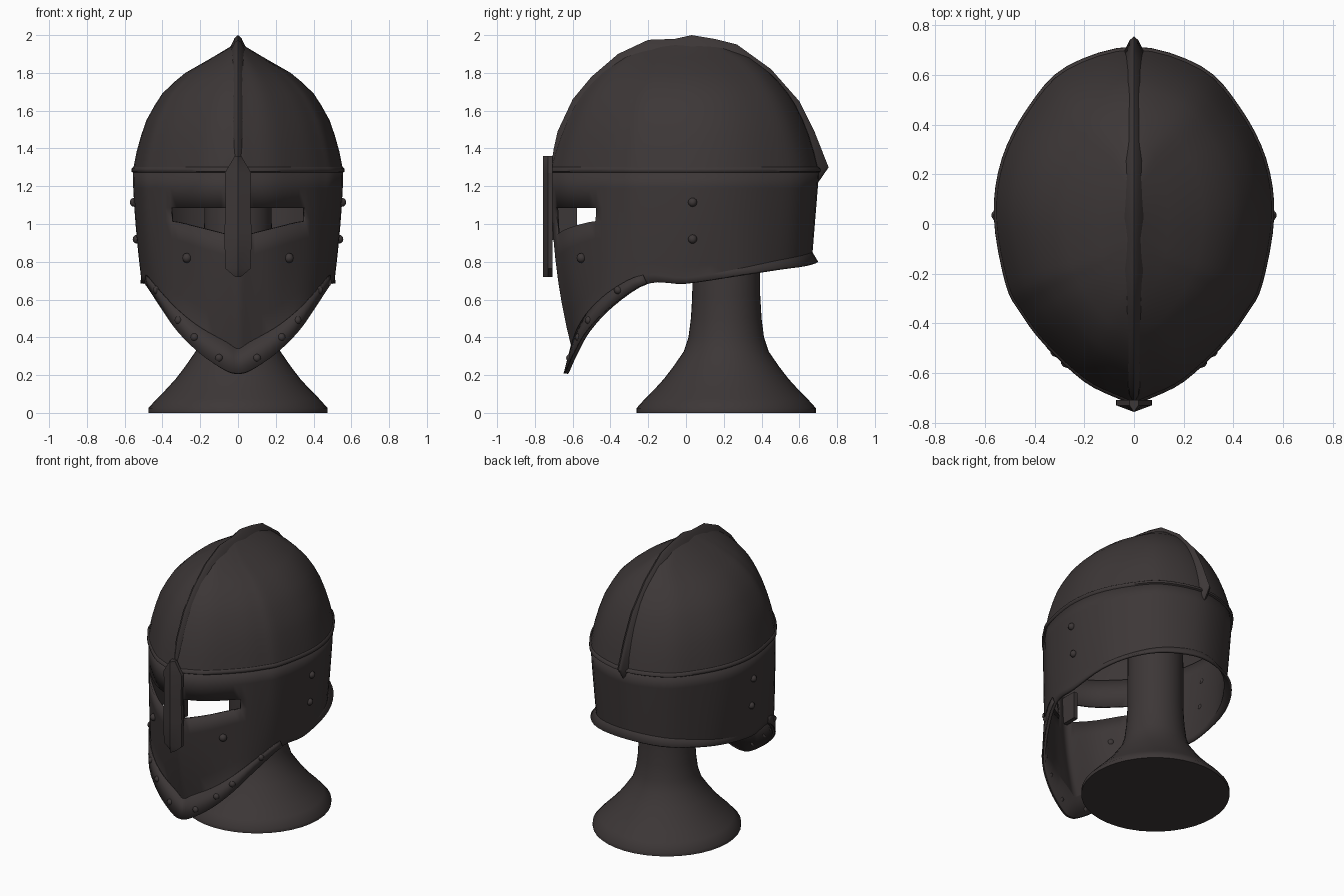
import bpy, bmesh, math
from mathutils import Vector
from mathutils.bvhtree import BVHTree

if "Cube" in bpy.data.objects:
    bpy.data.objects.remove(bpy.data.objects["Cube"])

iron = bpy.data.materials.new("dark_iron")
iron.diffuse_color = (0.046, 0.038, 0.038, 1)
iron.use_nodes = True
iron.node_tree.nodes["Principled BSDF"].inputs["Base Color"].default_value = iron.diffuse_color
SUB = 4


def finish(name, bm, angle=35, thickness=0):
    bmesh.ops.recalc_face_normals(bm, faces=bm.faces)
    me = bpy.data.meshes.new(name)
    bm.to_mesh(me)
    bm.free()
    ob = bpy.data.objects.new(name, me)
    bpy.context.collection.objects.link(ob)
    me.materials.append(iron)
    if thickness:
        mod = ob.modifiers.new("thickness", 'SOLIDIFY')
        mod.thickness = thickness
        mod.offset = -1
    bpy.ops.object.select_all(action='DESELECT')
    ob.select_set(True)
    bpy.context.view_layer.objects.active = ob
    bpy.ops.object.shade_smooth_by_angle(angle=math.radians(angle))
    return ob


def loft(rows, closed=True, skip=lambda r, c: False, cap=False):
    """Skin a list of equally long rows of points."""
    bm = bmesh.new()
    vs = [[bm.verts.new(p) for p in row] for row in rows]
    n = len(rows[0])
    for r in range(len(rows) - 1):
        for c in range(n if closed else n - 1):
            if not skip(r, c):
                d = (c + 1) % n
                bm.faces.new((vs[r][c], vs[r][d], vs[r + 1][d], vs[r + 1][c]))
    if cap:
        bm.faces.new(vs[0])
        bm.faces.new(vs[-1])
    return bm


def ring(half):
    """Mirror half an outline and sample a smooth closed curve through it."""
    keys = [Vector(p) for p in half]
    keys += [Vector((-p[0], p[1], p[2])) for p in half[-2:0:-1]]
    n, out = len(keys), []
    for i in range(n):
        a, b, c, d = (keys[(i + k) % n] for k in (-1, 0, 1, 2))
        for s in range(SUB):
            t = s / SUB
            out.append(0.5 * (2 * b + (c - a) * t + (2 * a - 5 * b + 4 * c - d) * t * t
                              + (3 * b - a - 3 * c + d) * t ** 3))
    return out


# half outlines from nose to back: brow, lower edge, flared rim
brow = [(0, -.715), (.06, -.695), (.2, -.625), (.36, -.475), (.45, -.355), (.51, -.24),
        (.557, .03), (.525, .26), (.42, .465), (.27, .625), (0, .705)]
edge = [(0, -.605, .34), (.06, -.597, .375), (.2, -.565, .455), (.32, -.50, .55),
        (.42, -.38, .655), (.485, -.22, .73), (.513, 0, .715), (.485, .26, .76),
        (.39, .45, .80), (.24, .60, .83), (0, .67, .85)]
rim = [(0, -.64, .21), (.07, -.63, .228), (.2, -.59, .315), (.32, -.52, .435),
       (.41, -.39, .565), (.49, -.2, .685), (.515, 0, .685), (.50, .27, .73),
       (.41, .48, .765), (.25, .635, .785), (0, .70, .80)]
slit_low = [.93, .945, .98, 1.015] + [1.0] * 7
BROW_Z = 1.28


def shell_row(zs):
    pts = []
    for k, (x, y) in enumerate(brow):
        ex, ey, ez = edge[k]
        t = (BROW_Z - zs[k]) / (BROW_Z - ez)
        w = t ** (1.6 - 0.85 * y)
        pts.append((x + (ex - x) * w, y + (ey - y) * w, zs[k]))
    return ring(pts)


# face and neck guard with the two eye slits
rows = [shell_row([z] * 11) for z in (BROW_Z, 1.19, 1.085)] + [shell_row(slit_low)]
for f in (.2, .4, .6, .8, 1):
    rows.append(shell_row([s + (e[2] - s) * f for s, e in zip(slit_low, edge)]))
rows.append(ring(rim))
ncol = len(rows[0])
in_slit = lambda r, c: r == 2 and SUB <= min(c, ncol - 1 - c) < 3 * SUB
bm = loft(rows, skip=in_slit)
tree = BVHTree.FromBMesh(bm)
finish("face_guard", bm, 22, 0.016)

# raised chin trim following the lower front edge
span = range(-5 * SUB, 5 * SUB + 1)
strip = [[(p.x * 1.012, p.y - .008, p.z) for p in (row[c % ncol] for c in span)]
         for row in (rows[-2], rows[-1])]
finish("chin_trim", loft(strip, closed=False), 35, 0.006)

# skull dome: height, side scale, length scale
dome = [(1.28, 1, 1), (1.38, .965, .965), (1.47, .92, .925), (1.55, .87, .88),
        (1.63, .79, .825), (1.69, .72, .77), (1.75, .61, .70), (1.8, .5, .63),
        (1.88, .25, .48), (1.94, .07, .28), (1.96, .02, .1)]
bm = loft([ring([(x * sx, y * sy, z) for x, y in brow]) for z, sx, sy in dome])
bmesh.ops.holes_fill(bm, edges=[e for e in bm.edges if e.is_boundary and e.verts[0].co.z > 1.9])
finish("skull_dome", bm, 40)

# raised band where the dome meets the guard
finish("brow_band", loft([ring([(x * s, y * s, z) for x, y in brow]) for s, z in
                          ((.995, 1.302), (1.012, 1.294), (1.014, 1.278), (.99, 1.268))]), 60)

# comb running over the dome from front to back
comb = [(-.72, 1.27), (-.70, 1.4), (-.68, 1.49), (-.6, 1.66), (-.5, 1.78), (-.36, 1.9),
        (-.2, 1.975), (-.06, 1.98), (.03, 2.0), (.15, 1.98), (.27, 1.95), (.45, 1.82),
        (.6, 1.65), (.68, 1.49), (.755, 1.3), (.70, 1.22)]
rows = []
for y, z in comb:
    p = Vector((0, y, z))
    inward = (Vector((0, 0, 1.25)) - p).normalized()
    m, q = p + inward * 0.015, p + inward * 0.075
    rows.append([(-.046, q.y, q.z), (-.018, m.y, m.z), (0, y, z),
                 (.018, m.y, m.z), (.046, q.y, q.z)])
finish("comb", loft(rows, cap=True), 35)

# nose bar: ridged plate standing in front of the slits
bar = [(.72, .015), (.765, .068), (.95, .072), (1.1, .066), (1.27, .07), (1.33, .035), (1.36, .018)]
finish("nose_bar", loft([[(-w, -.708, z), (-w, -.73, z), (0, -.757, z), (w, -.73, z),
                          (w, -.708, z)] for z, w in bar], cap=True), 30)

# thin web behind the nose bar, between the eye slits
bm = bmesh.new()
bmesh.ops.create_cube(bm, size=1)
for v in bm.verts:
    v.co = (v.co.x * .03, -.643 + v.co.y * .13, 1.01 + v.co.z * .19)
finish("nose_web", bm)

# rivets: rim, cheeks from the front; temples from the side
bm = bmesh.new()
spots = []
for x, z in ((.1, .29), (.23, .40), (.315, .49), (.43, .65), (.27, .82)):
    spots.append((tree.ray_cast(Vector((x, -2, z)), Vector((0, 1, 0)))[0],
                  .026 if z > .8 else .022))
for z in (1.115, .92):
    spots.append((tree.ray_cast(Vector((2, .035, z)), Vector((-1, 0, 0)))[0], .024))
for p, r in spots:
    if p is None:
        continue
    for side in (1, -1):
        new = bmesh.ops.create_uvsphere(bm, u_segments=10, v_segments=6, radius=r)
        bmesh.ops.translate(bm, verts=new["verts"], vec=(p.x * side, p.y, p.z))
finish("rivets", bm, 60)

# turned display stand
profile = [(.475, 0), (.475, .025), (.43, .075), (.38, .125), (.33, .18), (.28, .245),
           (.225, .325), (.2, .40), (.187, .5), (.18, .62), (.178, 1.2), (.15, 1.35)]
finish("stand", loft([[(r * math.cos(a), .213 + r * math.sin(a), z)
                       for a in (math.tau * i / 40 for i in range(40))]
                      for r, z in profile], cap=True), 50)
